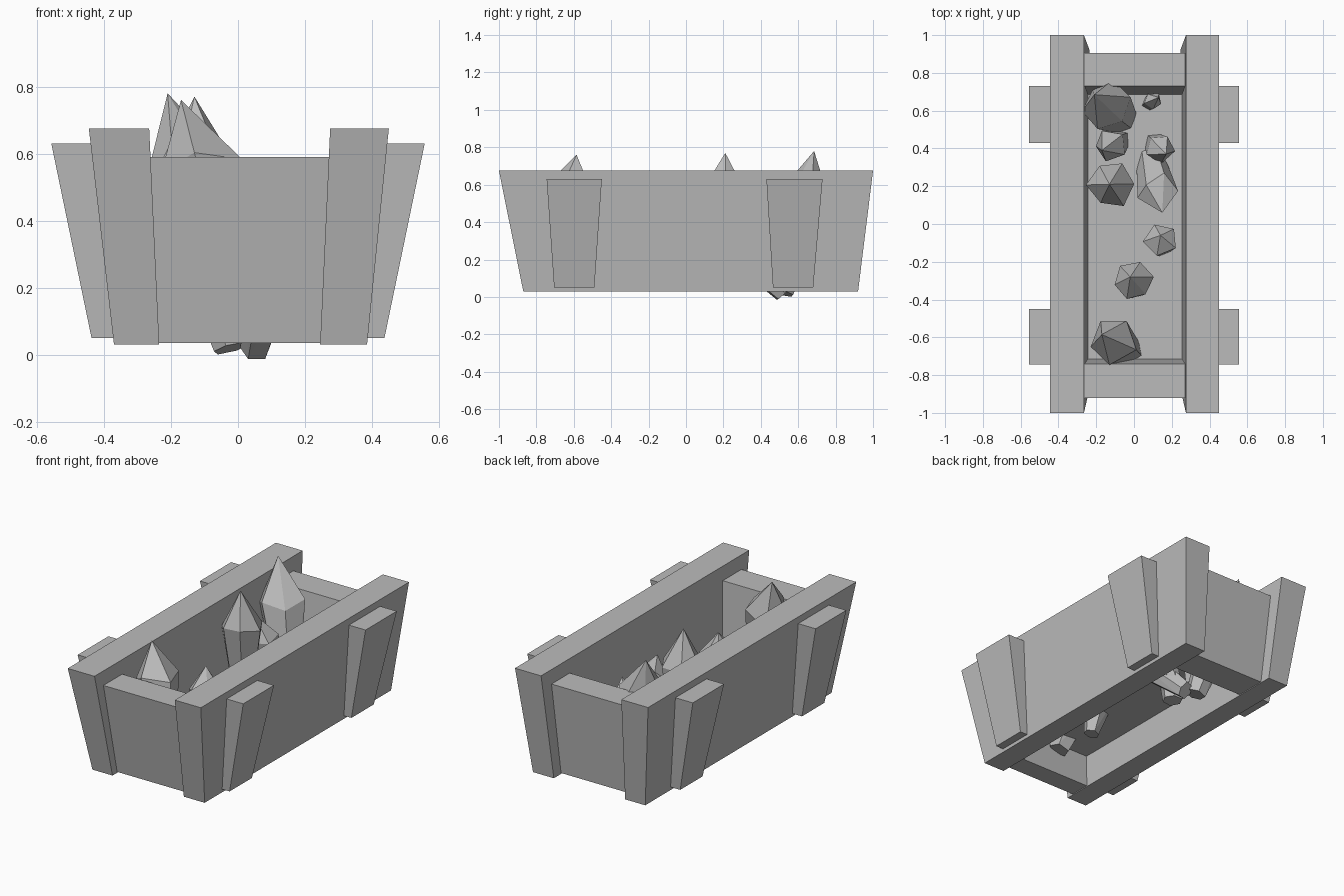
import bpy, bmesh, math, random
from mathutils import Vector

cube = bpy.data.objects.get("Cube")
if cube:
    bpy.data.objects.remove(cube, do_unlink=True)

random.seed(4)

grey = bpy.data.materials.new("plain_grey")
grey.use_nodes = True
GREY = (0.5, 0.5, 0.5, 1)
grey.diffuse_color = GREY
grey.node_tree.nodes["Principled BSDF"].inputs["Base Color"].default_value = GREY


def finish(name, bm):
    """Turn a bmesh into a flat shaded grey object."""
    mesh = bpy.data.meshes.new(name)
    bm.to_mesh(mesh)
    bm.free()
    mesh.materials.append(grey)
    obj = bpy.data.objects.new(name, mesh)
    bpy.context.collection.objects.link(obj)
    return obj


def tapered_board(name, bottom, top):
    """Block between two rectangles, each given as x0, x1, y0, y1, z."""
    bm = bmesh.new()
    for x0, x1, y0, y1, z in (bottom, top):
        for x, y in ((x0, y0), (x1, y0), (x1, y1), (x0, y1)):
            bm.verts.new((x, y, z))
    bmesh.ops.convex_hull(bm, input=bm.verts)
    bmesh.ops.dissolve_limit(bm, angle_limit=0.02, verts=bm.verts, edges=bm.edges)
    bmesh.ops.recalc_face_normals(bm, faces=bm.faces)
    return finish(name, bm)


def crystal(name, base, tip, radius, sides, girdle=0.66):
    """Faceted shard: narrow flat foot, wide girdle, pointed tip."""
    base, tip = Vector(base), Vector(tip)
    axis = tip - base
    turn = axis.to_track_quat('Z', 'Y')
    spin = random.uniform(0, math.tau)
    bm = bmesh.new()
    for along, size in ((0, 0.45), (girdle, 1)):
        for i in range(sides):
            a = spin + math.tau * i / sides
            r = radius * size * random.uniform(0.88, 1.1)
            drift = along + random.uniform(-0.05, 0.05) * (along > 0)
            offset = turn @ Vector((r * math.cos(a), r * math.sin(a), 0))
            bm.verts.new(base + axis * drift + offset)
    bm.verts.new(tip)
    bmesh.ops.convex_hull(bm, input=bm.verts)
    bmesh.ops.recalc_face_normals(bm, faces=bm.faces)
    return finish(name, bm)


# Long side walls
tapered_board("left_wall", (0.245, 0.385, -0.87, 0.92, 0.03),
              (0.275, 0.45, -1, 1, 0.675))
tapered_board("right_wall", (-0.37, -0.235, -0.87, 0.92, 0.03),
              (-0.445, -0.265, -1, 1, 0.675))

# End walls, set in from the ends of the side walls
tapered_board("front_wall", (-0.25, 0.26, -0.825, -0.70, 0.035),
              (-0.275, 0.285, -0.92, -0.74, 0.59))
tapered_board("back_wall", (-0.25, 0.26, 0.85, 0.66, 0.035),
              (-0.275, 0.285, 0.905, 0.73, 0.59))

# Four outer battens
for side, s in (("left", 1), ("right", -1)):
    for end, low, high in (("front", (-0.705, -0.49), (-0.745, -0.45)),
                           ("back", (0.465, 0.68), (0.43, 0.73))):
        tapered_board(f"{end}_{side}_batten",
                      (s * 0.34, s * 0.437, *low, 0.05),
                      (s * 0.40, s * 0.557, *high, 0.63))

# Raised floor sheet
floor_bm = bmesh.new()
floor_bm.faces.new([floor_bm.verts.new((x, y, 0.24)) for x, y in
                    ((-0.26, -0.73), (0.27, -0.73), (0.27, 0.71), (-0.26, 0.71))])
finish("floor", floor_bm)

# Crystals standing on and poking through the floor
crystal("tall_back_crystal", (-0.02, 0.52, 0.02), (-0.21, 0.685, 0.78), 0.13, 6)
crystal("tall_middle_crystal", (-0.11, 0.21, 0.15), (-0.13, 0.21, 0.77), 0.125, 6)
crystal("short_middle_crystal", (-0.05, 0.46, 0.12), (-0.17, 0.39, 0.55), 0.09, 5)
crystal("leaning_crystal", (0.05, 0.52, 0.02), (0.15, 0.06, 0.48), 0.11, 6, 0.75)
crystal("side_crystal", (0.08, 0.46, 0.1), (0.17, 0.37, 0.46), 0.08, 5)
crystal("small_back_crystal", (0.05, 0.62, 0.12), (0.13, 0.67, 0.4), 0.05, 5)
crystal("small_front_crystal", (0.15, -0.13, 0.18), (0.14, -0.06, 0.42), 0.09, 5)
crystal("front_middle_crystal", (0.03, -0.34, 0.12), (-0.02, -0.28, 0.53), 0.1, 6)
crystal("tall_front_crystal", (-0.01, -0.68, 0.18), (-0.17, -0.585, 0.76), 0.135, 5)
